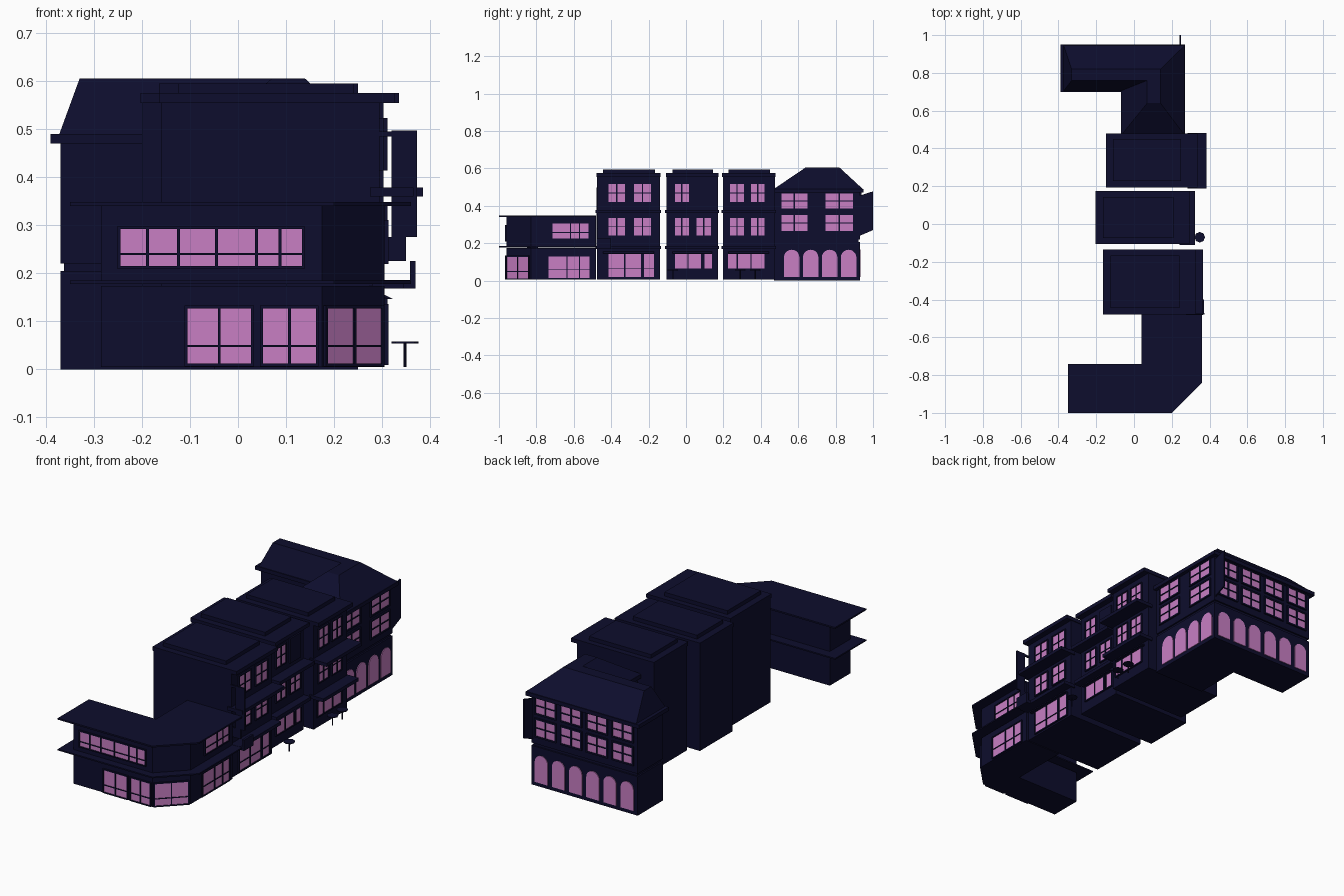
import bpy, bmesh, math
from mathutils import Vector

if "Cube" in bpy.data.objects:
    bpy.data.objects.remove(bpy.data.objects["Cube"])


def material(name, rgb):
    m = bpy.data.materials.new(name)
    m.diffuse_color = (*rgb, 1)
    m.use_nodes = True
    m.node_tree.nodes["Principled BSDF"].inputs["Base Color"].default_value = m.diffuse_color
    return m


NAVY = material("dark navy", (0.004, 0.004, 0.026))
PINK = material("window pink", (0.58, 0.21, 0.55))


def add_prism(bm, pts, vec, mat=0):
    """Extrude a closed 3D polygon along vec."""
    vec = Vector(vec)
    a = [bm.verts.new(p) for p in pts]
    b = [bm.verts.new(Vector(p) + vec) for p in pts]
    n = len(a)
    faces = [bm.faces.new(a), bm.faces.new(b[::-1])]
    faces += [bm.faces.new((a[i], b[i], b[(i + 1) % n], a[(i + 1) % n])) for i in range(n)]
    for f in faces:
        f.material_index = mat


def finish(name, bm):
    bmesh.ops.recalc_face_normals(bm, faces=bm.faces)
    me = bpy.data.meshes.new(name)
    bm.to_mesh(me)
    bm.free()
    me.materials.append(NAVY)
    me.materials.append(PINK)
    ob = bpy.data.objects.new(name, me)
    bpy.context.collection.objects.link(ob)
    return ob


def slab(name, outline, z0, z1):
    bm = bmesh.new()
    add_prism(bm, [(x, y, z0) for x, y in outline], (0, 0, z1 - z0))
    return finish(name, bm)


def box(name, x0, x1, y0, y1, z0, z1):
    return slab(name, [(x0, y0), (x1, y0), (x1, y1), (x0, y1)], z0, z1)


class Facade:
    """A wall plane: origin, direction along the wall and outward normal."""

    def __init__(self, origin, along, normal):
        self.o = Vector((*origin, 0))
        self.u = Vector((*along, 0)).normalized()
        self.n = Vector((*normal, 0)).normalized()

    def p(self, a, z, d=0.0):
        return self.o + self.u * a + self.n * d + Vector((0, 0, z))

    def rect(self, bm, a0, a1, z0, z1, depth, mat):
        add_prism(bm, [self.p(a0, z0), self.p(a1, z0), self.p(a1, z1), self.p(a0, z1)],
                  self.n * depth, mat)

    def window(self, name, a0, a1, z0, z1, splits=(0.5,), rows=(0.5,), bar=0.006):
        """Glass plate with raised frame and glazing bars at fractional positions."""
        bm = bmesh.new()
        self.rect(bm, a0, a1, z0, z1, 0.004, 1)
        for s in (0, *splits, 1):
            c = a0 + (a1 - a0) * s + (-bar / 2 if s == 0 else bar / 2 if s == 1 else 0)
            self.rect(bm, c - bar / 2, c + bar / 2, z0 - bar, z1 + bar, 0.008, 0)
        for s in (0, *rows, 1):
            c = z0 + (z1 - z0) * s + (-bar / 2 if s == 0 else bar / 2 if s == 1 else 0)
            h = bar / 2 if s in (0, 1) else bar / 3
            self.rect(bm, a0, a1, c - h, c + h, 0.008, 0)
        finish(name, bm)

    def arch(self, name, c, w, z0, z1):
        r = w / 2
        pts = [self.p(c - r, z0), self.p(c + r, z0)]
        pts += [self.p(c + r * math.cos(t * math.pi / 10), z1 - r + r * math.sin(t * math.pi / 10))
                for t in range(11)]
        bm = bmesh.new()
        add_prism(bm, pts, self.n * 0.004, 1)
        finish(name, bm)


# --- Front corner building: L plan with a cut corner and two thin eaves
def corner_plan(x0, x1, y0, cut, yin, xin):
    return [(x0, y0), (x1 - cut, y0), (x1, y0 + cut), (x1, -0.48), (xin, -0.48), (xin, yin), (x0, yin)]


wall = corner_plan(-0.285, 0.305, -0.96, 0.13, -0.79, 0.09)
eave = corner_plan(-0.35, 0.36, -1.0, 0.16, -0.74, 0.04)
slab("corner_lower_wall", wall, 0.005, 0.173)
slab("corner_lower_eave", eave, 0.178, 0.185)
slab("corner_upper_wall", wall, 0.185, 0.34)
slab("corner_roof", eave, 0.34, 0.348)
box("corner_support", 0.1, 0.28, -0.85, -0.79, 0.17, 0.18)

front = Facade((0, -0.96), (1, 0), (0, -1))
front.window("front_upper_window", -0.245, 0.133, 0.215, 0.292,
             (0.15, 0.32, 0.53, 0.75, 0.88), (0.32,))
front.window("front_shop_window", -0.105, 0.027, 0.012, 0.127, rows=(0.32,))
front.window("front_shop_window", 0.052, 0.162, 0.012, 0.127, rows=(0.32,))
cut = Facade((0.175, -0.96), (1, 1), (1, -1))
cut.window("corner_shop_window", 0.01, 0.17, 0.012, 0.127, rows=(0.32,))
side = Facade((0.305, 0), (0, 1), (1, 0))
side.window("side_upper_window", -0.715, -0.52, 0.225, 0.305, (0.5, 0.75), (0.4,))
side.window("side_shop_window", -0.735, -0.515, 0.015, 0.13, (0.45, 0.75), (0.4,))


# --- Three terrace houses: y range, wall back/front x, ledge front x, windows
houses = [
    ("first", -0.475, -0.14, -0.16, 0.295, 0.365, [(-0.415, -0.325), (-0.277, -0.187)],
     [(-0.415, -0.24, (0.5,)), (-0.225, -0.17, ())], 0.02),
    ("second", -0.103, 0.17, -0.20, 0.262, 0.322, [(-0.06, 0.015), (0.055, 0.135)],
     [(-0.06, 0.08, (0.5,)), (0.10, 0.14, ())], 0.065),
    ("third", 0.197, 0.475, -0.145, 0.303, 0.385, [(0.235, 0.31), (0.347, 0.42)],
     [(0.225, 0.42, (0.25, 0.63))], 0.065),
]
for name, y0, y1, xb, xf, xl, cols, shops, sill in houses:
    box(name + "_house_wall", xb, xf, y0, y1, 0.005, 0.557)
    box(name + "_house_cornice", xb - 0.003, xf + 0.032, y0 - 0.004, y1 + 0.004, 0.555, 0.575)
    box(name + "_house_roof_block", xb + 0.035, xf - 0.053, y0 + 0.03, y1 - 0.026, 0.57, 0.595)
    box(name + "_house_mid_ledge", xf - 0.02, xl, y0 - 0.008, y1 + 0.006, 0.36, 0.378)
    box(name + "_house_shop_ledge", xf - 0.02, xl - 0.02, y0 - 0.008, y1 + 0.006, 0.168, 0.186)
    f = Facade((xf, 0), (0, 1), (1, 0))
    for a0, a1 in cols:
        f.window(name + "_middle_window", a0, a1, 0.24, 0.335)
        if not (name == "second" and a0 > 0):
            f.window(name + "_top_window", a0, a1, 0.42, 0.517)
    for a0, a1, s in shops:
        f.window(name + "_shop_window", a0, a1, sill, 0.142, s, (0.35,) if sill < 0.05 else ())
    # sloped awning over the shop
    bm = bmesh.new()
    add_prism(bm, [(xf, y0 + 0.03, 0.156), (xf + 0.02, y0 + 0.03, 0.146), (xf, y0 + 0.03, 0.146)],
              (0, y1 - y0 - 0.06, 0))
    finish(name + "_shop_awning", bm)

# closed shutter on the second house
box("closed_shutter", 0.26, 0.27, 0.05, 0.14, 0.40, 0.53)

# hanging signs at the edge of the first house
box("hanging_sign", 0.32, 0.373, -0.478, -0.47, 0.275, 0.497)
box("hanging_sign_bracket", 0.29, 0.325, -0.478, -0.47, 0.485, 0.495)
box("small_sign", 0.295, 0.35, -0.478, -0.47, 0.225, 0.275)
box("ledge_sign", 0.358, 0.37, -0.478, -0.40, 0.168, 0.225)
box("ledge_sign_base", 0.29, 0.37, -0.478, -0.40, 0.168, 0.186)

# pavement tables
for y in (-0.07, 0.29, 0.37):
    for part, r, z0, z1 in (("top", 0.028, 0.054, 0.058), ("leg", 0.003, 0.005, 0.055)):
        ring = [(0.348 + r * math.cos(t * math.pi / 4), y + r * math.sin(t * math.pi / 4)) for t in range(8)]
        slab("table_" + part, ring, z0, z1)


# --- Rear building: L plan with hipped roof
def rear_plan(x0, x1, y1, yin, xin, y0):
    return [(x0, y1), (x0, yin), (xin, yin), (xin, y0), (x1, y0), (x1, y1)]


rear_wall = rear_plan(-0.37, 0.25, 0.93, 0.72, -0.05, 0.47)
slab("rear_lower_wall", rear_wall, 0, 0.205)
slab("rear_groove", rear_plan(-0.362, 0.242, 0.922, 0.728, -0.042, 0.475), 0.2, 0.225)
slab("rear_upper_wall", rear_wall, 0.22, 0.472)
rear_eave = rear_plan(-0.39, 0.27, 0.95, 0.70, -0.07, 0.47)
slab("rear_eave", rear_eave, 0.47, 0.49)

bm = bmesh.new()
low = [bm.verts.new((x, y, 0.49)) for x, y in rear_plan(-0.372, 0.268, 0.945, 0.705, -0.068, 0.47)]
top = [bm.verts.new((x, y, 0.605)) for x, y in rear_plan(-0.33, 0.14, 0.82, 0.76, 0.07, 0.64)]
bm.faces.new(low)
bm.faces.new(top)
for i in range(6):
    j = (i + 1) % 6
    bm.faces.new((low[i], low[j], top[j], top[i]))
finish("rear_hipped_roof", bm)

east = Facade((0.25, 0), (0, 1), (1, 0))
north = Facade((0, 0.93), (1, 0), (0, 1))
for i in range(4):
    east.arch("east_arch_window", 0.565 + 0.1015 * i, 0.083, 0.02, 0.165)
for i in range(6):
    north.arch("north_arch_window", 0.19 - 0.1 * i, 0.075, 0.02, 0.165)
for z0, z1 in ((0.265, 0.35), (0.385, 0.465)):
    for a0, a1 in ((0.51, 0.65), (0.745, 0.893)):
        east.window("east_window", a0, a1, z0, z1, (0.5,), (0.5,), 0.008)
    for i in range(4):
        c = 0.165 - 0.15 * i
        north.window("north_window", c - 0.055, c + 0.055, z0, z1, (0.5,), (0.5,), 0.008)

# projecting sign on the rear corner
bm = bmesh.new()
add_prism(bm, [(0.241, 0.93, 0.24), (0.241, 1.0, 0.27), (0.241, 1.0, 0.477), (0.241, 0.93, 0.455)],
          (0.007, 0, 0))
finish("projecting_sign", bm)
